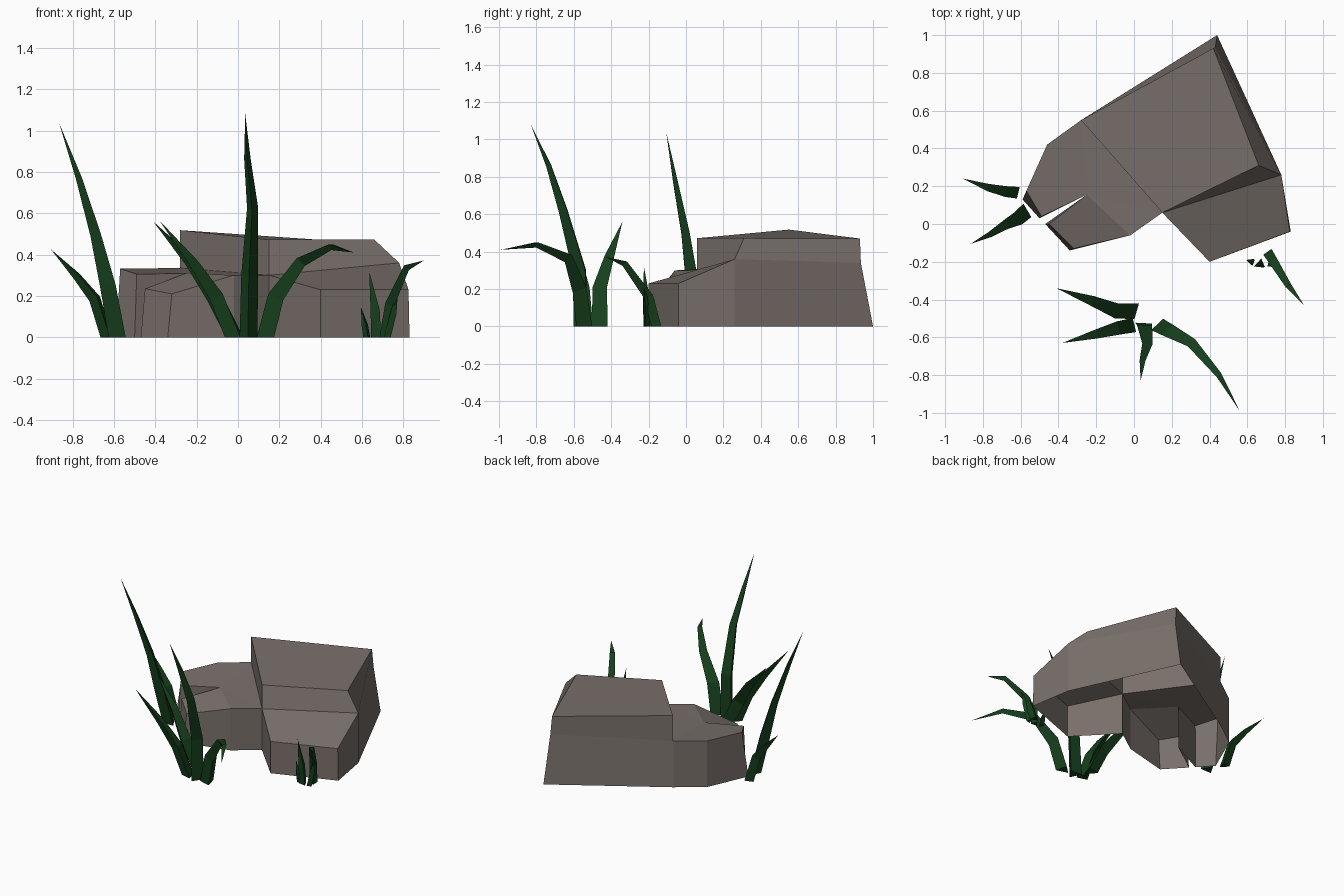
import bpy, bmesh, math
from mathutils import Vector

if "Cube" in bpy.data.objects:
    bpy.data.objects.remove(bpy.data.objects["Cube"])


def material(name, rgb):
    m = bpy.data.materials.new(name)
    m.diffuse_color = (*rgb, 1)
    m.use_nodes = True
    m.node_tree.nodes["Principled BSDF"].inputs["Base Color"].default_value = m.diffuse_color
    return m


def finish(bm, name, mat):
    bmesh.ops.recalc_face_normals(bm, faces=bm.faces[:])
    me = bpy.data.meshes.new(name)
    bm.to_mesh(me)
    bm.free()
    me.materials.append(mat)
    bpy.context.collection.objects.link(bpy.data.objects.new(name, me))


stone = material("stone", (0.19, 0.16, 0.145))
leaf = material("leaf", (0.008, 0.05, 0.012))

# Rock: ground outline paired with the top of each wall, open underneath
ring = [((.44, 1.0), (.43, .935, .34)), ((.78, .26), (.78, .26, .36)),
        ((.83, -.04), (.825, -.04, .23)), ((.40, -.20), (.40, -.20, .23)),
        ((.15, .06), (.15, .06, .30)), ((-.02, -.06), (-.02, -.06, .30)),
        ((-.34, -.14), (-.32, -.13, .21)), ((-.47, 0), (-.45, 0, .235)),
        ((-.25, .155), (-.25, .155, .31)), ((-.50, .03), (-.49, .04, .305)),
        ((-.59, .13), (-.57, .175, .332)), ((-.46, .42), (-.46, .42, .332)),
        ((-.28, .55), (-.28, .55, .335))]
bm = bmesh.new()
base = [bm.verts.new((*b, 0)) for b, t in ring]
top = [bm.verts.new(t) for b, t in ring]
n = len(ring)
for i in range(n):
    j = (i + 1) % n
    bm.faces.new((base[i], base[j], top[j], top[i]))
# Raised block
back, right, front, left = [bm.verts.new(p) for p in (
    (.42, .93, .47), (.66, .31, .472), (.15, .06, .472), (-.28, .55, .518))]
bm.faces.new((back, left, front, right))
bm.faces.new((top[4], top[1], right, front))
bm.faces.new((top[1], top[0], back, right))
bm.faces.new((top[0], top[12], left, back))
bm.faces.new((top[12], top[4], front, left))
# Sloping ledge and the notched low shelf
for ids in ((1, 2, 3, 4), (4, 8, 12), (8, 9, 10, 11, 12), (4, 5, 8), (5, 6, 7, 8)):
    bm.faces.new([top[i] for i in ids])
finish(bm, "rock", stone)


# Grass blade: three-sided section swept along a path to a point
def blade(bm, width, path):
    pts = [Vector(p) for p in path]
    lean = pts[-1] - pts[0]
    lean.z = 0
    lean.normalize()
    side = Vector((-lean.y, lean.x, 0))
    last = len(pts) - 1
    rings = []
    for i, p in enumerate(pts[:-1]):
        axis = Vector((0, 0, 1)) if i == 0 else (pts[i + 1] - pts[i - 1]).normalized()
        across = side
        out = across.cross(axis).normalized()
        if out.dot(lean) < 0:
            out = -out
        r = width * 0.56 * (1, .92, .62, .36)[min(i, 3)]
        rings.append([bm.verts.new(p + r * (across * math.cos(a) + out * math.sin(a)))
                      for a in (math.radians(210), math.radians(330), math.radians(90))])
    bm.faces.new(rings[0])
    for a, b in zip(rings, rings[1:]):
        for k in range(3):
            m = (k + 1) % 3
            bm.faces.new((a[k], a[m], b[m], b[k]))
    tip = bm.verts.new(pts[last])
    for k in range(3):
        bm.faces.new((rings[-1][k], rings[-1][(k + 1) % 3], tip))


front_tuft = [
    (.09, [(.05, -.55, 0), (.055, -.56, .30), (.07, -.65, .62), (.045, -.73, .86), (.035, -.83, 1.08)]),
    (.09, [(-.01, -.455, 0), (-.11, -.455, .20), (-.23, -.405, .37), (-.41, -.34, .56)]),
    (.08, [(-.02, -.54, 0), (-.10, -.555, .20), (-.21, -.585, .36), (-.38, -.63, .565)]),
    (.09, [(.14, -.55, 0), (.19, -.575, .20), (.31, -.635, .37), (.45, -.80, .44), (.56, -.99, .41)])]
left_tuft = [
    (.085, [(-.585, .06, 0), (-.63, .02, .25), (-.69, -.01, .50), (-.77, -.06, .77), (-.865, -.105, 1.035)]),
    (.065, [(-.63, .17, 0), (-.69, .175, .19), (-.78, .195, .30), (-.905, .24, .425)])]
right_tuft = [
    (.055, [(.715, -.16, 0), (.74, -.20, .16), (.82, -.33, .34), (.90, -.43, .372)]),
    (.05, [(.67, -.21, 0), (.665, -.215, .13), (.635, -.225, .32)]),
    (.035, [(.625, -.20, 0), (.615, -.198, .06), (.595, -.19, .145)]),
    (.035, [(.72, -.21, 0), (.75, -.215, .12), (.775, -.225, .235)])]

for name, blades in (("front_grass", front_tuft), ("left_grass", left_tuft), ("right_grass", right_tuft)):
    bm = bmesh.new()
    for w, path in blades:
        blade(bm, w, path)
    finish(bm, name, leaf)
